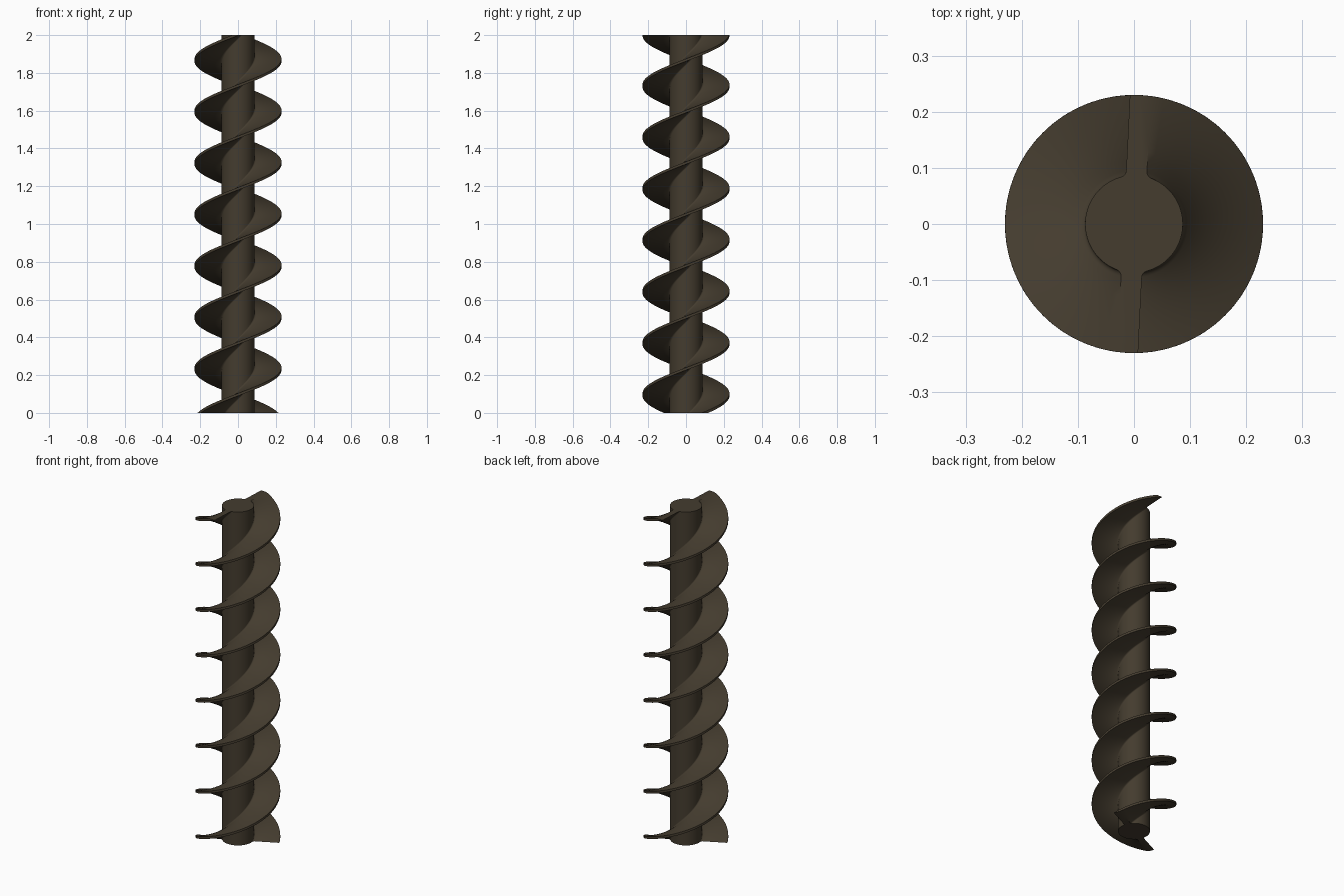
import bpy, bmesh, math

if "Cube" in bpy.data.objects:
    bpy.data.objects.remove(bpy.data.objects["Cube"])

HEIGHT = 2.0
CORE_R = 0.087
RIM_R = 0.23
HALF_W = 0.0185      # half width of a flight in horizontal section
FILLET = 0.012
PITCH = 0.545        # full turn of one flight (two starts)
PHASE = math.radians(-153.9)
LAYERS = 220

mat = bpy.data.materials.new("dark olive brown")
mat.diffuse_color = (0.058, 0.045, 0.028, 1)
mat.use_nodes = True
mat.node_tree.nodes["Principled BSDF"].inputs["Base Color"].default_value = mat.diffuse_color


def finish(bm, name):
    bmesh.ops.recalc_face_normals(bm, faces=bm.faces)
    me = bpy.data.meshes.new(name)
    bm.to_mesh(me)
    bm.free()
    ob = bpy.data.objects.new(name, me)
    bpy.context.collection.objects.link(ob)
    me.materials.append(mat)
    bpy.ops.object.select_all(action='DESELECT')
    ob.select_set(True)
    bpy.context.view_layer.objects.active = ob
    bpy.ops.object.shade_smooth_by_angle(angle=math.radians(35))
    return ob


def flight_profile():
    """Horizontal section of one flight along +x: fillet, blade side, rim arc."""
    fy = HALF_W + FILLET
    fx = math.sqrt((CORE_R + FILLET) ** 2 - fy ** 2)
    start = math.atan2(fy, fx)
    upper = []
    # fillet from the core circle to the straight side
    a0, a1 = math.pi + start, 1.5 * math.pi
    for i in range(7):
        a = a0 + (a1 - a0) * i / 6
        upper.append((fx + FILLET * math.cos(a), fy + FILLET * math.sin(a)))
    # straight side out to the rim
    tip = math.asin(HALF_W / RIM_R)
    x_tip = RIM_R * math.cos(tip)
    for i in range(1, 9):
        upper.append((fx + (x_tip - fx) * i / 8, HALF_W))
    rim = [(RIM_R, 0)]
    lower = [(x, -y) for x, y in reversed(upper)]
    # root hidden just inside the core
    root = [((CORE_R - 0.002) * math.cos(start * t), (CORE_R - 0.002) * math.sin(start * t))
            for t in (-0.9, -0.45, 0, 0.45, 0.9)]
    return upper + rim + lower + root


def make_flight(name, offset):
    prof = flight_profile()
    n = len(prof)
    bm = bmesh.new()
    rings = []
    for k in range(LAYERS + 1):
        z = HEIGHT * k / LAYERS
        a = PHASE + offset + 2 * math.pi * z / PITCH
        c, s = math.cos(a), math.sin(a)
        rings.append([bm.verts.new((x * c - y * s, x * s + y * c, z)) for x, y in prof])
    for lo, hi in zip(rings, rings[1:]):
        for i in range(n):
            j = (i + 1) % n
            bm.faces.new((lo[i], lo[j], hi[j], hi[i]))
    bm.faces.new(rings[0][::-1])
    bm.faces.new(rings[-1])
    finish(bm, name)


# central shaft
bm = bmesh.new()
bmesh.ops.create_cone(bm, cap_ends=True, segments=96, radius1=CORE_R, radius2=CORE_R, depth=HEIGHT)
bmesh.ops.translate(bm, verts=bm.verts, vec=(0, 0, HEIGHT / 2))
finish(bm, "shaft")

# two opposite spiral flights
make_flight("spiral_flight_a", 0)
make_flight("spiral_flight_b", math.pi)
